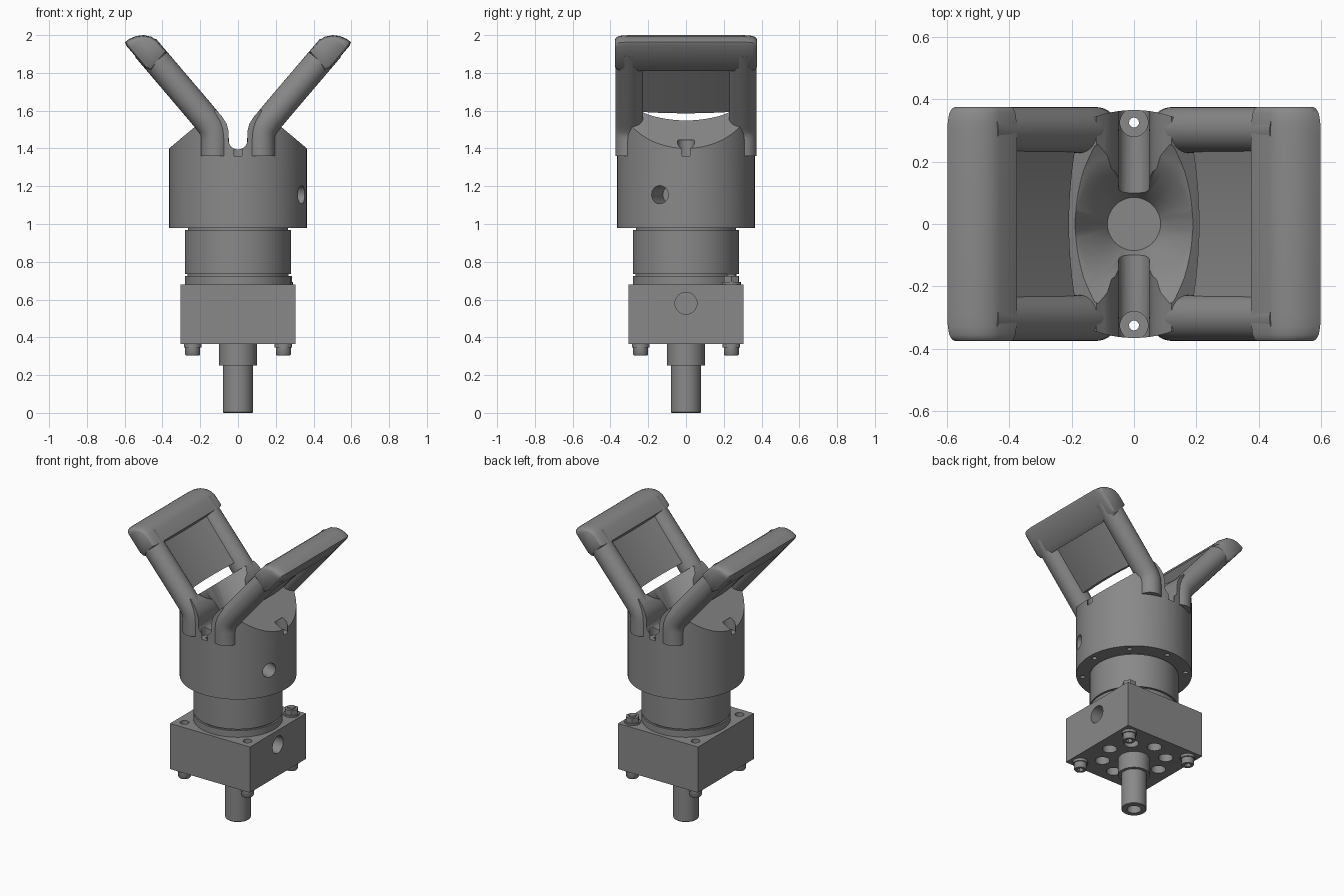
import bpy, bmesh, math
from math import sin, cos, pi
from mathutils import Matrix, Vector

if "Cube" in bpy.data.objects:
    bpy.data.objects.remove(bpy.data.objects["Cube"])

steel = bpy.data.materials.new("grey_steel")
steel.use_nodes = True
GREY = (0.25, 0.25, 0.25, 1)
steel.diffuse_color = GREY
steel.node_tree.nodes["Principled BSDF"].inputs["Base Color"].default_value = GREY


def loft(name, rings):
    """Closed solid skinned through rings of equal point count."""
    bm = bmesh.new()
    rows = [[bm.verts.new(p) for p in ring] for ring in rings]
    for a, b in zip(rows, rows[1:]):
        for i in range(len(a)):
            j = (i + 1) % len(a)
            bm.faces.new((a[i], a[j], b[j], b[i]))
    bm.faces.new(rows[0])
    bm.faces.new(rows[-1])
    bmesh.ops.recalc_face_normals(bm, faces=bm.faces)
    mesh = bpy.data.meshes.new(name)
    bm.to_mesh(mesh)
    bm.free()
    mesh.materials.append(steel)
    ob = bpy.data.objects.new(name, mesh)
    bpy.context.collection.objects.link(ob)
    return ob


def lathe(name, profile, x=0, y=0, n=64):
    return loft(name, [[(x + r * cos(2 * pi * i / n), y + r * sin(2 * pi * i / n), z)
                        for i in range(n)] for r, z in profile])


def rod(name, r, z0, z1, x=0, y=0, n=24):
    return lathe(name, [(r, z0), (r, z1)], x, y, n)


def prism(name, outline, half):
    """Outline in x and z, extruded along y."""
    return loft(name, [[(x, y, z) for x, z in outline] for y in (-half, half)])


def combine(ob, cutter, operation="DIFFERENCE"):
    mod = ob.modifiers.new("cut", "BOOLEAN")
    mod.operation, mod.solver, mod.object = operation, "EXACT", cutter
    bpy.ops.object.select_all(action="DESELECT")
    bpy.context.view_layer.objects.active = ob
    ob.select_set(True)
    bpy.ops.object.modifier_apply(modifier=mod.name)
    bpy.data.objects.remove(cutter)


def smooth(ob, angle=35):
    bpy.ops.object.select_all(action="DESELECT")
    bpy.context.view_layer.objects.active = ob
    ob.select_set(True)
    bpy.ops.object.shade_smooth_by_angle(angle=math.radians(angle))


def side_bore(r, depth, angle, radius, z):
    """Radial cutter entering at the given radius."""
    ob = rod("bore_cutter", r, -depth, 0.1, n=32)
    ob.data.transform(Matrix.Translation((radius * cos(angle), radius * sin(angle), z))
                      @ Matrix.Rotation(angle, 4, "Z") @ Matrix.Rotation(pi / 2, 4, "Y"))
    return ob


def corners(d):
    return [(sx * d, sy * d) for sx in (-1, 1) for sy in (-1, 1)]


# Head: cylinder trimmed to sloped shoulders and a central U channel
head = lathe("head_body", [(0.365, 0.98), (0.365, 1.75)], n=96)
right = [(0.45, 0.9), (0.45, 1.33), (0.365, 1.40), (0.12, 1.605), (0.085, 1.57),
         (0.06, 1.53), (0.05, 1.49)]
right += [(0.05 * cos(a * pi / 16), 1.445 - 0.05 * sin(a * pi / 16)) for a in range(9)]
trim = right + [(-x, z) for x, z in reversed(right[:-1])]
combine(head, prism("trim_cutter", trim, 0.6), "INTERSECT")

# Flared bowl with a flat floor
combine(head, lathe("bowl_cutter", [(0.085, 1.37), (0.19, 1.549), (0.235, 1.57),
                                    (0.28, 1.60), (0.28, 1.9)], n=48))

# Counterbored screw holes and the ring of small holes beneath
for k in range(8):
    x, y = 0.325 * cos(k * pi / 4), 0.325 * sin(k * pi / 4)
    if k % 2 == 0:
        combine(head, rod("counterbore_cutter", 0.045, 1.36, 1.445, x, y))
    combine(head, rod("hole_cutter", 0.016, 0.9, 1.1 if k % 2 else 1.4, x, y, 16))
combine(head, side_bore(0.048, 0.16, -0.39, 0.365, 1.155))
smooth(head)

# Jaws: a round-tube leg pair, a cross bar and a thin curved plate on each side
BAR = [(0.375, 1.91), (0.43, 1.973), (0.46, 1.992), (0.50, 2.0), (0.54, 1.995),
       (0.575, 1.98), (0.598, 1.963), (0.592, 1.945), (0.49, 1.825), (0.46, 1.81)]
ENDS = [(0.375, 0.80), (0.37, 0.88), (0.355, 0.95), (0.33, 0.985), (0.295, 1)]
STATIONS = [(-y, s) for y, s in ENDS] + [(y, s) for y, s in reversed(ENDS)]
PATH = [(0.122, 1.36), (0.122, 1.45), (0.126, 1.485), (0.14, 1.518), (0.165, 1.55),
        (0.215, 1.61), (0.49, 1.933)]
for side, label in ((1, "left"), (-1, "right")):
    bar = loft(label + "_jaw_bar",
               [[(side * (0.47 + (x - 0.47) * s), y, 1.90 + (z - 1.90) * s)
                 for x, z in BAR] for y, s in STATIONS])
    smooth(bar, 50)

    for sy, end in ((-1, "front"), (1, "back")):
        rings = []
        for i, (x, z) in enumerate(PATH):
            a, b = PATH[max(i - 1, 0)], PATH[min(i + 1, len(PATH) - 1)]
            d = Vector((b[0] - a[0], b[1] - a[1])).normalized()
            rings.append([(side * (x + 0.0735 * cos(t) * d.y),
                           sy * 0.301 + 0.0735 * sin(t),
                           z - 0.0735 * cos(t) * d.x)
                          for t in (2 * pi * k / 32 for k in range(32))])
        smooth(loft(f"{label}_{end}_jaw_leg", rings), 50)

    # Plate sections bow outward at the middle
    rings = []
    for k in range(13):
        y = -0.26 + 0.52 * k / 12
        bow = 0.03 * (1 - (y / 0.26) ** 2)
        rings.append([(side * (x + 0.77 * bow), y, z - 0.3 * bow)
                      for x, z in ((0.185, 1.615), (0.40, 1.88), (0.45, 1.86), (0.222, 1.595))])
    smooth(loft(label + "_jaw_plate", rings))

# Collar between head and block
smooth(lathe("collar", [(0.28, 0.67), (0.28, 0.725), (0.268, 0.725), (0.268, 0.735),
                        (0.28, 0.735), (0.28, 0.968), (0.265, 0.968), (0.265, 0.99)], n=96))

# Mounting block with side port, underside pockets and corner holes
block = prism("mounting_block", [(-0.305, 0.365), (0.305, 0.365),
                                 (0.305, 0.68), (-0.305, 0.68)], 0.305)
combine(block, side_bore(0.058, 0.15, 0, 0.305, 0.58))
for k in range(8):
    a = k * pi / 4
    combine(block, rod("pocket_cutter", 0.046, 0.3, 0.42, 0.2 * cos(a), 0.2 * sin(a)))
for x, y in corners(0.24):
    combine(block, rod("corner_hole_cutter", 0.028, 0.6, 0.8, x, y))
smooth(block)

# Socket screws under each corner
for i, (x, y) in enumerate(corners(0.24)):
    screw = lathe(f"corner_screw_{i + 1}",
                  [(0.036, 0.305), (0.04, 0.311), (0.04, 0.347), (0.047, 0.347), (0.047, 0.37)],
                  x, y, 24)
    combine(screw, rod("socket_cutter", 0.022, 0.28, 0.335, x, y, 6))
    smooth(screw)

# Hex nut and washer on one top corner
smooth(rod("top_washer", 0.05, 0.675, 0.692, 0.24, 0.24))
nut = rod("top_nut", 0.045, 0.692, 0.725, 0.24, 0.24, 6)
smooth(rod("top_stud", 0.024, 0.66, 0.735, 0.24, 0.24))

# Stepped hollow shaft
shaft = lathe("drive_shaft", [(0.076, 0), (0.08, 0.004), (0.08, 0.25), (0.1, 0.25), (0.1, 0.37)])
combine(shaft, rod("shaft_bore_cutter", 0.045, -0.1, 0.2, n=32))
smooth(shaft)
